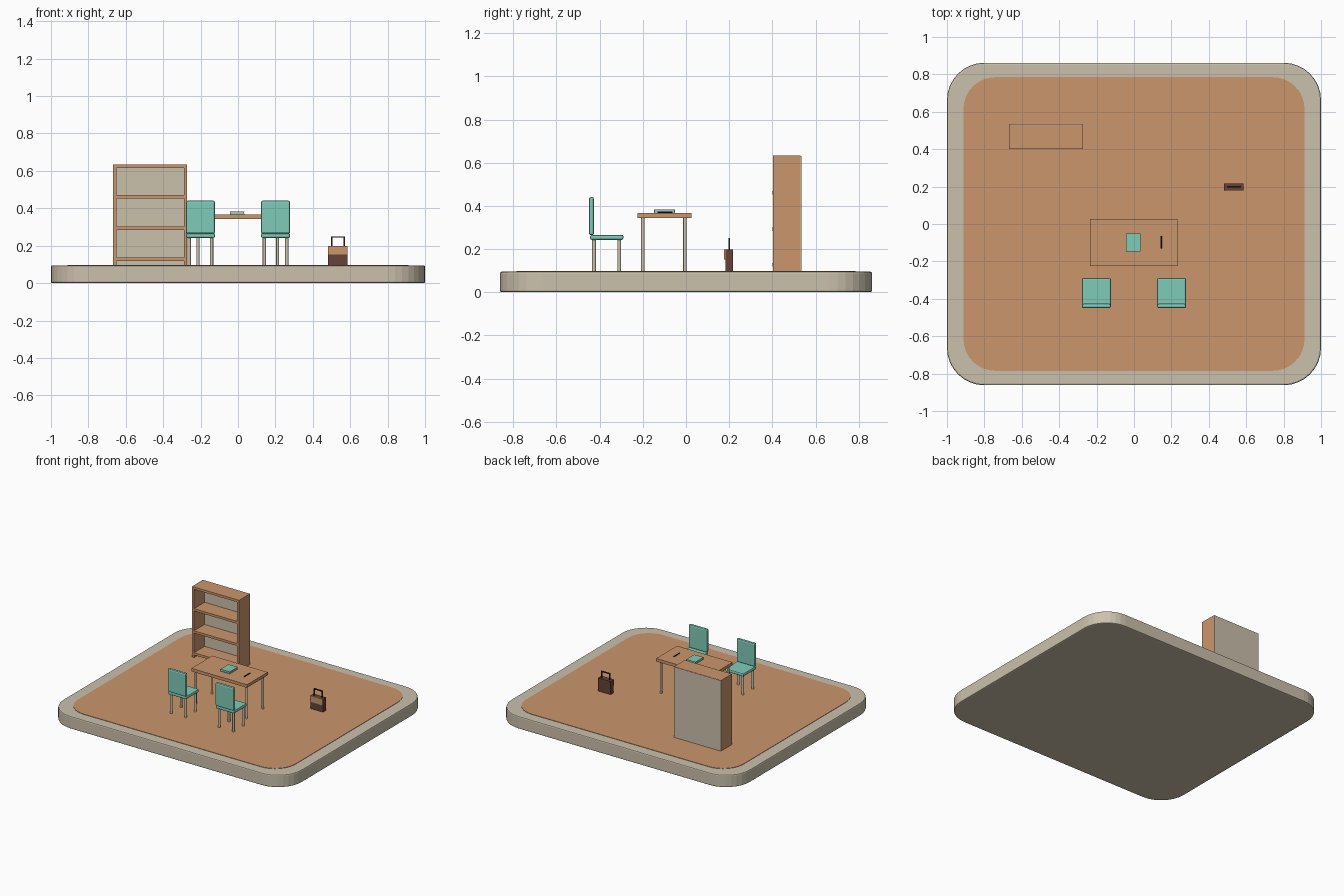
import bpy, bmesh, math
from mathutils import Matrix, Vector

if "Cube" in bpy.data.objects:
    bpy.data.objects.remove(bpy.data.objects["Cube"])


def mat(name, hexcol):
    def lin(c):
        c /= 255
        return c / 12.92 if c <= 0.04045 else ((c + 0.055) / 1.055) ** 2.4
    m = bpy.data.materials.new(name)
    m.diffuse_color = (*[lin(int(hexcol[i:i + 2], 16)) for i in (0, 2, 4)], 1)
    m.use_nodes = True
    m.node_tree.nodes["Principled BSDF"].inputs["Base Color"].default_value = m.diffuse_color
    return m


BEIGE = mat("beige", "CBC1AC")
WOOD = mat("warm wood", "CB966C")
TEAL = mat("teal", "7FCCB9")
BROWN = mat("dark brown", "664239")
BLACK = mat("near black", "2E2626")


def finish(name, bm, material):
    me = bpy.data.meshes.new(name)
    bmesh.ops.recalc_face_normals(bm, faces=bm.faces)
    bm.to_mesh(me)
    bm.free()
    ob = bpy.data.objects.new(name, me)
    me.materials.append(material)
    bpy.context.collection.objects.link(ob)
    return ob


def box(name, x, y, z, material, bevel=0, seg=2):
    """Box from (min, max) ranges, with optional rounded edges."""
    bm = bmesh.new()
    bmesh.ops.create_cube(bm, size=1)
    lo, hi = Vector((x[0], y[0], z[0])), Vector((x[1], y[1], z[1]))
    for v in bm.verts:
        v.co = [(lo[i] + hi[i]) / 2 + v.co[i] * (hi[i] - lo[i]) for i in range(3)]
    if bevel:
        bmesh.ops.bevel(bm, geom=bm.edges[:], offset=bevel, segments=seg,
                        profile=0.5, affect='EDGES')
    return finish(name, bm, material)


def rod(name, a, b, r, material, sides=12):
    """Cylinder between two points."""
    a, b = Vector(a), Vector(b)
    d = b - a
    bm = bmesh.new()
    m = Matrix.Translation((a + b) / 2) @ d.to_track_quat('Z', 'Y').to_matrix().to_4x4()
    bmesh.ops.create_cone(bm, cap_ends=True, segments=sides, radius1=r,
                          radius2=r, depth=d.length, matrix=m)
    ob = finish(name, bm, material)
    bpy.context.view_layer.objects.active = ob
    ob.select_set(True)
    bpy.ops.object.shade_smooth_by_angle(angle=math.radians(40))
    ob.select_set(False)
    return ob


def slab(name, hx, hy, r, z0, z1, material, bevel, seg=8):
    """Rounded rectangle plate with softened rims."""
    bm = bmesh.new()
    vs = []
    for q, (sx, sy) in enumerate(((1, 1), (-1, 1), (-1, -1), (1, -1))):
        for i in range(seg + 1):
            t = (q + i / seg) * math.pi / 2
            vs.append(bm.verts.new((sx * (hx - r) + r * math.cos(t),
                                    sy * (hy - r) + r * math.sin(t), z0)))
    f = bm.faces.new(vs)
    top = bmesh.ops.extrude_face_region(bm, geom=[f])['geom']
    for v in top:
        if isinstance(v, bmesh.types.BMVert):
            v.co.z = z1
    if bevel:
        rim = [e for e in bm.edges if abs(e.verts[0].co.z - e.verts[1].co.z) < 1e-6]
        bmesh.ops.bevel(bm, geom=rim, offset=bevel, segments=2, profile=0.5,
                        affect='EDGES')
    return finish(name, bm, material)


G = 0.098  # floor level

# Base and floor
slab("base", 1.0, 0.862, 0.2, 0.0, 0.095, BEIGE, 0.008)
slab("floor", 0.912, 0.785, 0.17, 0.085, G, WOOD, 0)

# Bookshelf
X0, X1, T = -0.667, -0.272, 0.018
box("shelf_side_left", (X0, X0 + T), (0.402, 0.53), (G, 0.633), WOOD)
box("shelf_side_right", (X1 - T, X1), (0.402, 0.53), (G, 0.633), WOOD)
box("shelf_top", (X0 + T, X1 - T), (0.402, 0.53), (0.615, 0.633), WOOD)
for i, z in enumerate((0.118, 0.284, 0.452)):
    box(f"shelf_board_{i + 1}", (X0 + T, X1 - T), (0.400, 0.526), (z, z + T), WOOD)
box("shelf_back", (X0, X1), (0.526, 0.534), (G, 0.632), BEIGE)

# Desk
box("desk_top", (-0.234, 0.232), (-0.224, 0.026), (0.344, 0.367), WOOD)
for x in (-0.214, 0.212):
    for y in (-0.2, -0.005):
        rod("desk_leg", (x, y, G), (x, y, 0.346), 0.008, BEIGE)

# Book with covers, spine and pages
bx, by = (-0.043, 0.034), (-0.148, -0.052)
box("book_cover_bottom", bx, by, (0.367, 0.371), TEAL)
box("book_cover_top", bx, by, (0.379, 0.383), TEAL)
box("book_spine", (bx[0], bx[0] + 0.004), by, (0.371, 0.379), TEAL)
box("book_pages", (bx[0] + 0.004, bx[1] - 0.002), (by[0] + 0.002, by[1] - 0.002),
    (0.371, 0.379), BEIGE)

# Pen
rod("pen", (0.145, -0.132, 0.371), (0.145, -0.063, 0.371), 0.004, BLACK, 8)

# Chairs
for cx in (-0.201, 0.201):
    box("chair_seat", (cx - 0.078, cx + 0.078), (-0.444, -0.29), (0.242, 0.266), TEAL, 0.008)
    box("chair_back", (cx - 0.078, cx + 0.078), (-0.45, -0.426), (0.264, 0.441), TEAL, 0.01)
    for sx in (-0.06, 0.06):
        for y in (-0.426, -0.309):
            rod("chair_leg", (cx + sx, y, G), (cx + sx, y, 0.246), 0.009, BEIGE)

# Briefcase
box("briefcase_body", (0.481, 0.586), (0.182, 0.217), (G, 0.198), BROWN)
box("briefcase_flap", (0.481, 0.586), (0.176, 0.182), (0.152, 0.199), WOOD)
for x in (0.498, 0.564):
    box("handle_post", (x, x + 0.007), (0.196, 0.204), (0.196, 0.25), BLACK)
box("handle_grip", (0.498, 0.571), (0.196, 0.204), (0.243, 0.25), BLACK)
